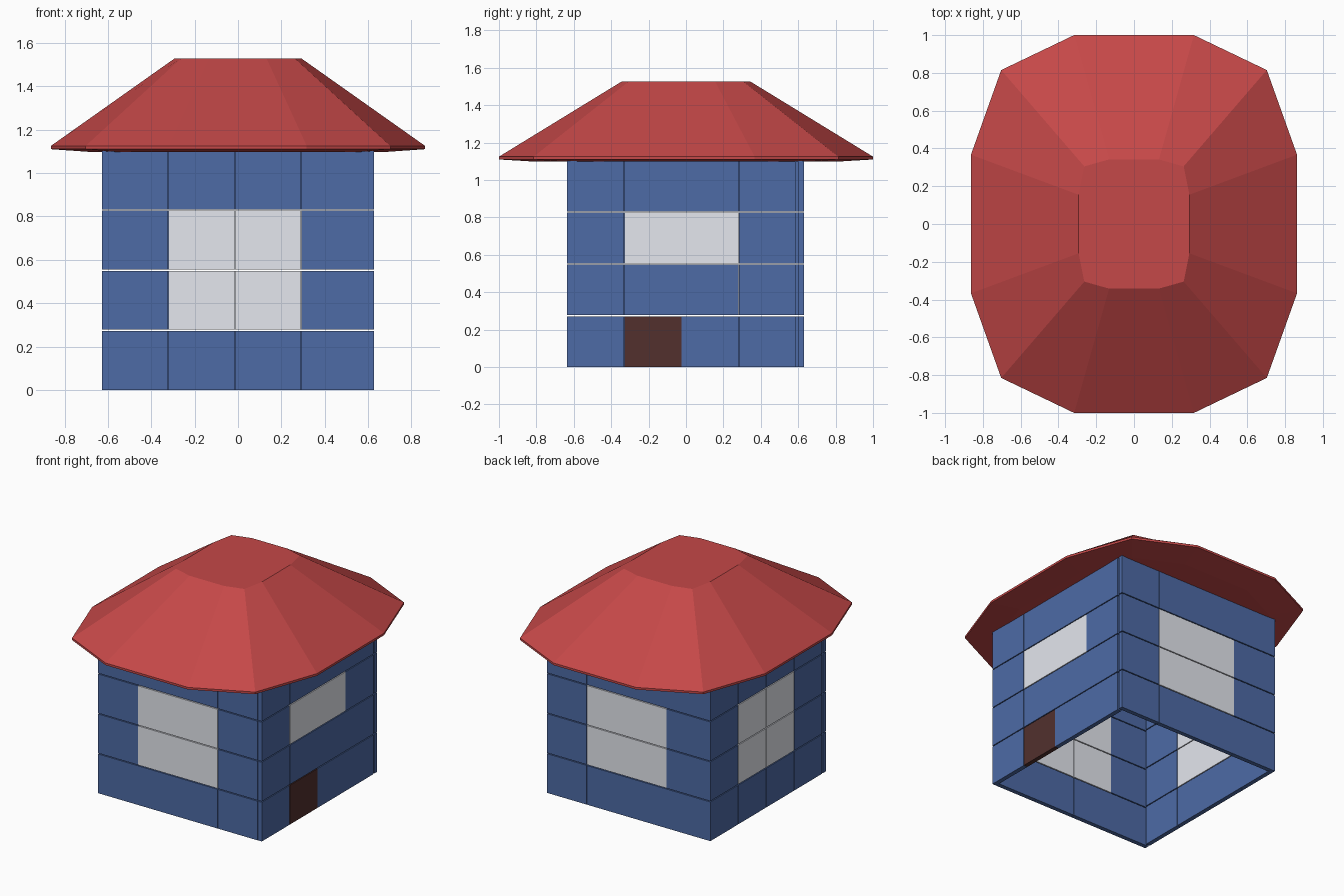
import bpy, bmesh
from math import radians
from mathutils import Matrix, Vector

if "Cube" in bpy.data.objects:
    bpy.data.objects.remove(bpy.data.objects["Cube"])


def material(name, rgb):
    m = bpy.data.materials.new(name)
    m.diffuse_color = (*rgb, 1)
    m.use_nodes = True
    m.node_tree.nodes["Principled BSDF"].inputs["Base Color"].default_value = m.diffuse_color
    return m


BLUE = material("wall_blue", (0.075, 0.145, 0.38))
PALE = material("window_pale", (0.78, 0.80, 0.86))
BROWN = material("door_brown", (0.085, 0.03, 0.027))
RED = material("roof_red", (0.56, 0.065, 0.065))


def finish(name, bm, mat):
    bmesh.ops.recalc_face_normals(bm, faces=bm.faces)
    me = bpy.data.meshes.new(name)
    bm.to_mesh(me)
    bm.free()
    me.materials.append(mat)
    ob = bpy.data.objects.new(name, me)
    bpy.context.collection.objects.link(ob)


W, H, T = 0.3065, 0.2775, 0.03   # panel pitch across, pitch up, thickness
GAP_X, GAP_Z = 0.002, 0.006


def panel(name, frame, col, row, mat):
    size = (W - GAP_X, T, H - GAP_Z)
    pos = ((col + 0.5) * W, T / 2, row * H + size[2] / 2)
    bm = bmesh.new()
    bmesh.ops.create_cube(bm, size=1, matrix=frame @ Matrix.Translation(pos)
                          @ Matrix.Diagonal((*size, 1)))
    finish(name, bm, mat)


# Four walls in a pinwheel; each starts at the outer corner left of it
square = [(c, r) for c in (1, 2) for r in (1, 2)]
walls = [
    ("front", (-0.628, -0.637), 0, square, []),
    ("right", (0.628, -0.637), 90, [(1, 2), (2, 2)], [(1, 0)]),
    ("back", (0.628, 0.63), 180, square, []),
    ("left", (-0.628, 0.63), 270, square, []),
]
for side, corner, angle, windows, doors in walls:
    frame = (Matrix.Translation((*corner, 0))
             @ Matrix.Rotation(radians(angle), 4, 'Z'))
    for col in range(4):
        for row in range(4):
            kind, mat = "wall_panel", BLUE
            if (col, row) in windows:
                kind, mat = "window", PALE
            elif (col, row) in doors:
                kind, mat = "door", BROWN
            panel(f"{side}_{kind}_{col}_{row}", frame, col, row, mat)


# Roof: twelve-sided rings from the underside up to the small top
def ring(quarter, scale=1.0):
    a = [(x * scale, y * scale) for x, y in quarter]
    return (a + [(-x, y) for x, y in reversed(a)] + [(-x, -y) for x, y in a]
            + [(x, -y) for x, y in reversed(a)])


eave = [(0.863, 0.367), (0.703, 0.815), (0.317, 1.0)]
crown = [(0.293, 0.155), (0.263, 0.305), (0.132, 0.342)]
levels = [(ring(eave, 0.8), 1.098), (ring(eave), 1.11),
          (ring(eave), 1.125), (ring(crown), 1.528)]
bm = bmesh.new()
loops = [[bm.verts.new((x, y, z)) for x, y in pts] for pts, z in levels]
for low, high in zip(loops, loops[1:]):
    for i in range(12):
        j = (i + 1) % 12
        bm.faces.new((low[i], low[j], high[j], high[i]))
bm.faces.new(loops[0])
bm.faces.new(loops[-1])
finish("roof", bm, RED)
